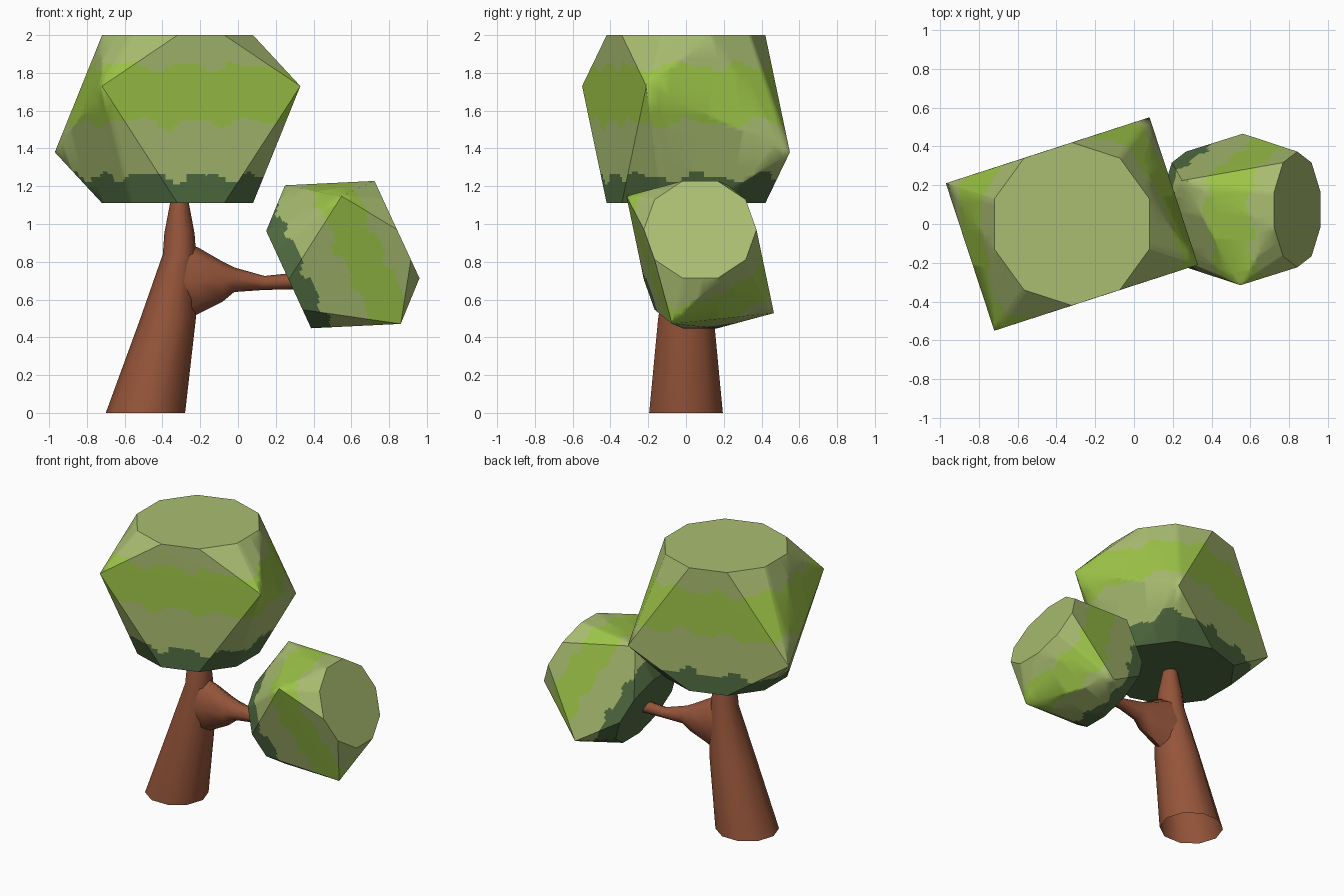
import bpy, bmesh
from math import sin, cos, pi, radians
from mathutils import Vector

if "Cube" in bpy.data.objects:
    bpy.data.objects.remove(bpy.data.objects["Cube"])


def material(name, rgb):
    m = bpy.data.materials.new(name)
    m.diffuse_color = (*rgb, 1)
    m.use_nodes = True
    m.node_tree.nodes["Principled BSDF"].inputs["Base Color"].default_value = m.diffuse_color
    return m


BARK = material("bark_brown", (0.30, 0.09, 0.042))
SAGE = material("sage_leaf", (0.40, 0.51, 0.165))
BRIGHT = material("bright_leaf", (0.34, 0.56, 0.065))
DARK = material("dark_leaf", (0.085, 0.155, 0.055))


def finish(bm, name, mats, angle):
    bmesh.ops.recalc_face_normals(bm, faces=bm.faces)
    me = bpy.data.meshes.new(name)
    bm.to_mesh(me)
    bm.free()
    ob = bpy.data.objects.new(name, me)
    bpy.context.collection.objects.link(ob)
    for m in mats:
        me.materials.append(m)
    bpy.ops.object.select_all(action='DESELECT')
    ob.select_set(True)
    bpy.context.view_layer.objects.active = ob
    bpy.ops.object.shade_smooth_by_angle(angle=radians(angle))
    return ob


def loft(name, rings, n, u, v):
    """Rings of (centre, radius along u, radius along v); open start, closed end."""
    bm = bmesh.new()
    loops = []
    for c, ru, rv in rings:
        loops.append([bm.verts.new(Vector(c) + u * ru * cos(2 * pi * i / n) + v * rv * sin(2 * pi * i / n))
                      for i in range(n)])
    for a, b in zip(loops, loops[1:]):
        for i in range(n):
            j = (i + 1) % n
            bm.faces.new((a[i], a[j], b[j], b[i]))
    bm.faces.new(loops[-1])
    return finish(bm, name, [BARK], 60)


X, Y, Z = Vector((1, 0, 0)), Vector((0, 1, 0)), Vector((0, 0, 1))

# leaning trunk, tapering into the big crown
loft("trunk", [((-0.49, 0, 0), 0.21, 0.205), ((-0.37, 0, 0.5), 0.147, 0.155),
               ((-0.31, 0, 0.84), 0.088, 0.10), ((-0.31, 0, 0.95), 0.08, 0.085),
               ((-0.31, 0, 1.12), 0.048, 0.05)], 10, X, Y)

# side branch, flaring where it leaves the trunk
loft("branch", [((-0.33, 0, 0.69), 0.11, 0.23), ((-0.21, 0, 0.70), 0.10, 0.175),
                ((-0.08, 0.01, 0.695), 0.08, 0.105), ((-0.02, 0.02, 0.705), 0.065, 0.065),
                ((0.14, 0.045, 0.688), 0.04, 0.037), ((0.33, 0.06, 0.70), 0.045, 0.045)], 8, Y, Z)


def wave(a, phase):
    return 0.022 * sin(9 * a + phase) + 0.014 * sin(17 * a + 2 * phase)


def crown(name, loc, scale, tilt):
    bm = bmesh.new()
    # ten-sided top and bottom
    for z in (-0.445, 0.445):
        for k in range(10):
            a = radians(18 + 36 * k)
            bm.verts.new((0.42 * cos(a), 0.42 * sin(a), z))
    # four jutting corners, high at the front and low at the back
    for x, y, z in ((0.40, 0.55, -0.175), (-0.65, 0.21, -0.175),
                    (-0.40, -0.55, 0.175), (0.65, -0.21, 0.175)):
        bm.verts.new((x, y, z))
    bmesh.ops.convex_hull(bm, input=bm.verts)

    def cut(co, no):
        bmesh.ops.bisect_plane(bm, geom=bm.verts[:] + bm.edges[:] + bm.faces[:],
                               plane_co=co, plane_no=no, dist=1e-5)

    # fine cuts where the leaf colours meet in ragged lines
    edges = (-0.305, -0.02, 0.28)
    for e in edges:
        for i in range(-3, 4):
            cut((0, 0, e + i * 0.014), (0, 0, 1))
    for i in range(36):
        a = pi * (i + 0.37) / 36
        cut((0, 0, 0), (-sin(a), cos(a), 0))
    for f in bm.faces:
        c = f.calc_center_median()
        a = Vector((c.x, c.y + 1e-6)).angle_signed(Vector((1, 0)))
        if c.z < edges[0] + wave(a, 0):
            f.material_index = 2
        elif edges[1] + wave(a, 1) < c.z < edges[2] + wave(a, 2):
            f.material_index = 1
    ob = finish(bm, name, [SAGE, BRIGHT, DARK], 40)
    ob.location = loc
    ob.scale = (scale,) * 3
    ob.rotation_euler = (0, radians(tilt), 0)


crown("large_crown", (-0.32, 0, 1.555), 1.0, 0)
crown("small_crown", (0.555, 0.075, 0.838), 0.71, 65.2)
